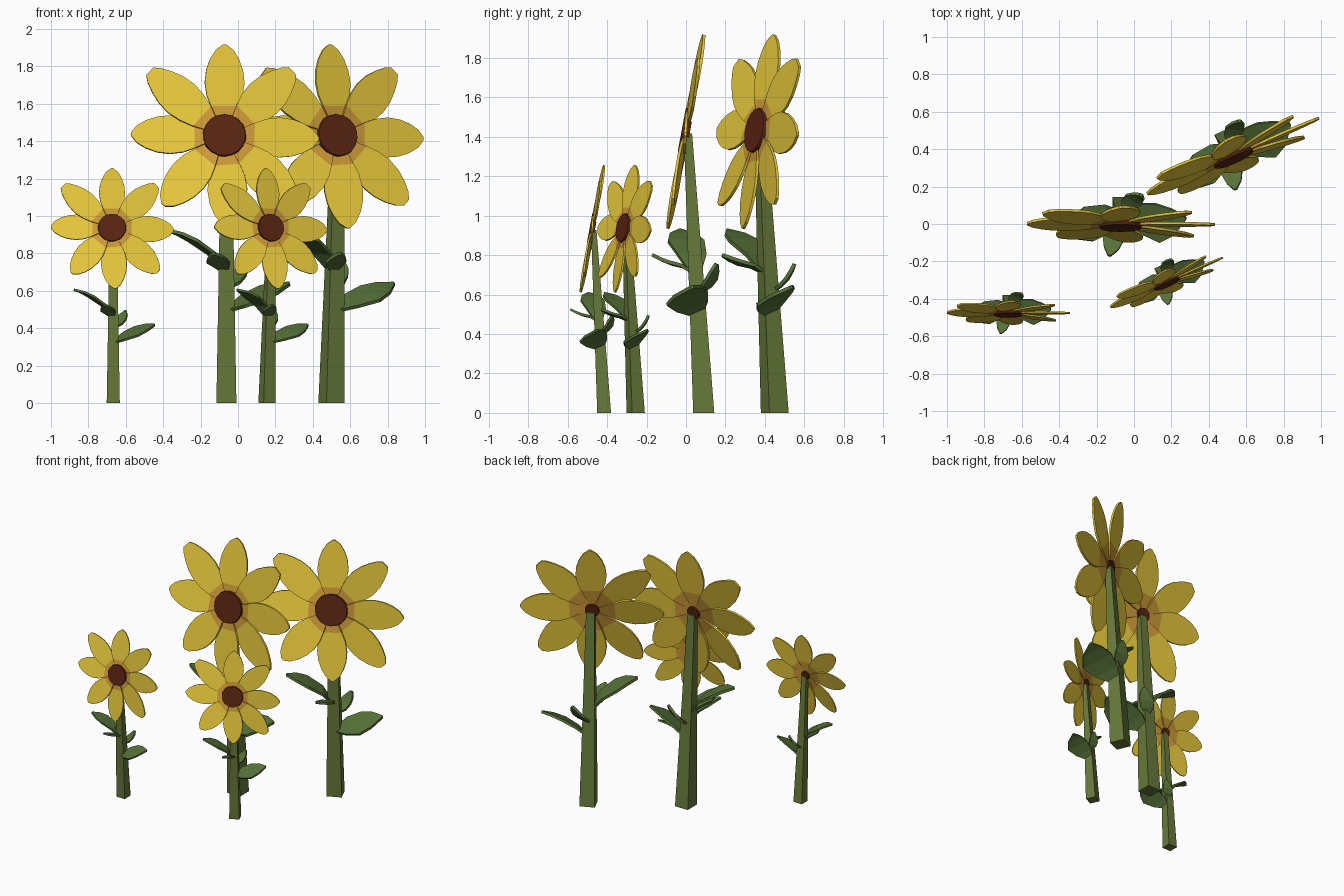
import bpy, bmesh, math
from mathutils import Vector as V, Matrix

if "Cube" in bpy.data.objects:
    bpy.data.objects.remove(bpy.data.objects["Cube"])


def material(name, rgb):
    m = bpy.data.materials.new(name)
    m.diffuse_color = (*rgb, 1)
    m.use_nodes = True
    m.node_tree.nodes["Principled BSDF"].inputs["Base Color"].default_value = m.diffuse_color
    return m


YELLOW = material("petal yellow", (0.80, 0.58, 0.045))
ORANGE = material("petal base orange", (0.62, 0.33, 0.04))
BROWN = material("seed brown", (0.10, 0.018, 0.006))
STEM = material("stem green", (0.135, 0.19, 0.042))
LEAF = material("leaf green", (0.095, 0.165, 0.04))

# Head frame: U right, N facing forward and slightly up, W up along the head
TILT = math.radians(10.5)
U = V((1, 0, 0))
N = V((0, -math.cos(TILT), math.sin(TILT)))
W = V((0, math.sin(TILT), math.cos(TILT)))
HEAD = V((-0.01, -0.09, 1.43))


def finish(bm, name, mats, place, thickness=0):
    me = bpy.data.meshes.new(name)
    bm.normal_update()
    bm.to_mesh(me)
    bm.free()
    for m in mats:
        me.materials.append(m)
    ob = bpy.data.objects.new(name, me)
    bpy.context.collection.objects.link(ob)
    ob.matrix_world = place
    if thickness:
        s = ob.modifiers.new("thickness", 'SOLIDIFY')
        s.thickness = thickness
        s.offset = 0
    return ob


def blade(bm, points, widths, side, inner_faces=0):
    """Strip of quads along points; the first inner_faces get material 1."""
    side = side.normalized()
    rows = [(bm.verts.new(p - side * w), bm.verts.new(p + side * w))
            for p, w in zip(points, widths)]
    for i, (a, b) in enumerate(zip(rows, rows[1:])):
        f = bm.faces.new((a[0], a[1], b[1], b[0]))
        f.material_index = 1 if i < inner_faces else 0


def petals(name, place):
    bm = bmesh.new()
    twist = math.radians(7)
    # clockwise angle from the top, length, tip half width
    for ang, length, tip in ((0, .495, .008), (46, .505, .028), (92, .505, .008),
                             (134, .525, .02), (177, .505, .008), (221, .50, .012),
                             (271, .50, .008), (311, .53, .028)):
        a = math.radians(ang)
        d = U * math.sin(a) + W * math.cos(a)
        cw = U * math.cos(a) - W * math.sin(a)
        side = cw * math.cos(twist) - N * math.sin(twist)
        k = length / 0.5
        radii = (.03, .10, .16, .22 * k, .29 * k, .36 * k, .42 * k, .47 * k, length)
        widths = (.014, .046, .074, .097, .107, .099, .078, .045 + tip * .3, tip)
        blade(bm, [HEAD + d * r for r in radii], widths, side, 2)
    return finish(bm, name, (YELLOW, ORANGE), place, 0.014)


def seed_disc(name, place):
    # front disc plus a small hub behind the petals
    bm = bmesh.new()
    turn = Matrix((U, W, N)).transposed().to_4x4()
    turn.col[2] = (*(U.cross(W)), 0)
    for r1, r2, depth, off in ((.117, .112, .022, .011), (.05, .05, .03, -.006)):
        bmesh.ops.create_cone(bm, cap_ends=True, segments=18, radius1=r1, radius2=r2,
                              depth=depth,
                              matrix=Matrix.Translation(HEAD + N * off) @ turn)
    return finish(bm, name, (BROWN,), place)


def stem(name, place):
    # tapered square stem leaning forward
    bm = bmesh.new()
    bmesh.ops.create_cube(bm, size=1)
    for v in bm.verts:
        x, y, z = v.co
        if z > 0:
            v.co = (x * .058, y * .042 - .08, 1.415)
        else:
            v.co = (x * .107, y * .107, 0)
    return finish(bm, name, (STEM,), place)


def leaves(name, place):
    bm = bmesh.new()
    # left, right, front and back leaves
    specs = (
        (((-.01, -.04, .70), (-.08, -.06, .80), (-.18, -.09, .87), (-.25, -.11, .905),
          (-.32, -.12, .925)), (.025, .075, .095, .065, .008), (-.25, .97, 0)),
        (((.01, -.03, .50), (.09, -.06, .545), (.19, -.085, .585), (.27, -.08, .615),
          (.34, -.06, .638)), (.025, .085, .11, .075, .008), (-.1, .93, .33)),
        (((-.01, -.05, .71), (-.03, -.11, .745), (-.05, -.17, .76), (-.06, -.22, .78),
          (-.07, -.26, .80)), (.02, .05, .057, .04, .008), (.95, -.2, .1)),
        (((.01, -.01, .62), (.035, .015, .645), (.06, .04, .68), (.085, .055, .72),
          (.10, .065, .755)), (.02, .045, .05, .035, .008), (.85, -.5, 0)),
    )
    for pts, widths, side in specs:
        blade(bm, [V(p) for p in pts], widths, V(side))
    return finish(bm, name, (LEAF,), place, 0.018)


# Four flowers: base x, y, turn, scale
for label, x, y, rot, s in (("small_left", -.667, -.415, 0, .655),
                            ("large_middle", -.062, .09, 0, 1),
                            ("large_right", .50, .45, 24, 1),
                            ("small_right", .155, -.255, 24, .655)):
    place = (Matrix.Translation((x, y, 0)) @ Matrix.Rotation(math.radians(rot), 4, 'Z')
             @ Matrix.Scale(s, 4))
    stem(label + "_stem", place)
    leaves(label + "_leaves", place)
    petals(label + "_petals", place)
    seed_disc(label + "_seed_disc", place)
